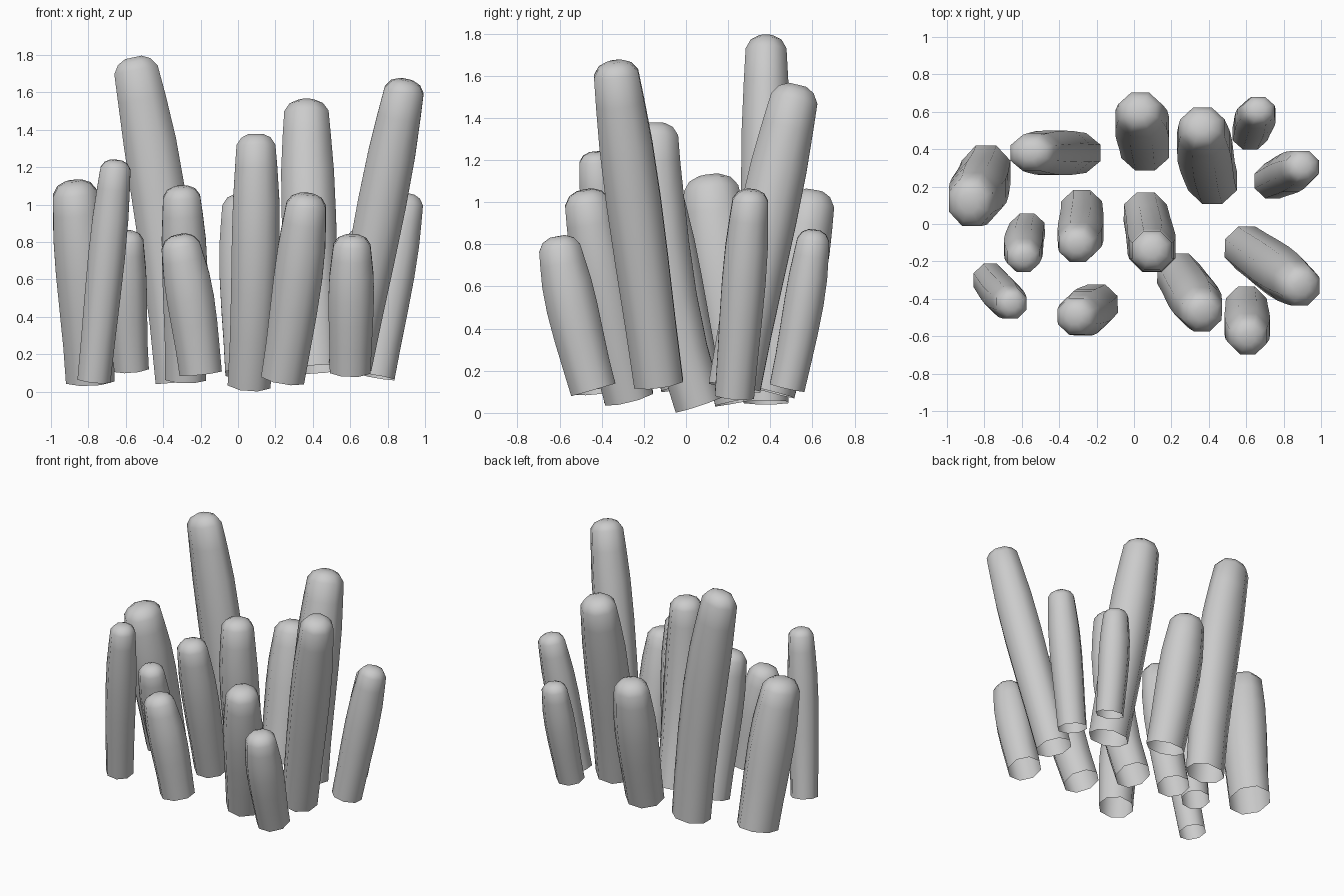
import bpy, bmesh, math
from mathutils import Vector

SIDES = 8
# (position along the stalk, radius factor): slightly swollen shaft, gentle taper, rounded tip
PROFILE = [(0, 0.97), (0.2, 1.0), (0.4, 1.05), (0.6, 1.08), (0.78, 1.05), (0.92, 0.96)]
TIP = [(0.5, 0.88), (0.18, 0.66), (0.02, 0.33)]   # (distance below end / radius, factor)


def stalk(name, base, top, radius, bend=(0, 0), squash=1.0):
    """Open-bottomed tapered stalk along a slightly bent path."""
    a, c = Vector(base), Vector(top)
    b = (a + c) / 2 + 2 * Vector((bend[0], bend[1], 0))
    length = (c - a).length
    rows = [(t * (1 - 0.7 * radius / length), f) for t, f in PROFILE]
    rows += [(1 - d * radius / length, f) for d, f in TIP]
    bm = bmesh.new()
    rings = []
    for t, f in rows:
        p = a * (1 - t) ** 2 + b * 2 * t * (1 - t) + c * t * t
        d = ((b - a) * (1 - t) + (c - b) * t).normalized()
        u = Vector((0, 1, 0)).cross(d).normalized()
        v = d.cross(u)
        ring = []
        for i in range(SIDES):
            w = 2 * math.pi * (i + 0.5) / SIDES
            off = u * math.cos(w) + v * math.sin(w) * squash
            ring.append(bm.verts.new(p + off * radius * f * 1.04))
        rings.append(ring)
    for lo, hi in zip(rings, rings[1:]):
        for i in range(SIDES):
            j = (i + 1) % SIDES
            bm.faces.new((lo[i], lo[j], hi[j], hi[i]))
    bm.faces.new(rings[-1])
    me = bpy.data.meshes.new(name)
    bm.to_mesh(me)
    bm.free()
    ob = bpy.data.objects.new(name, me)
    bpy.context.collection.objects.link(ob)
    for o in bpy.context.selected_objects:
        o.select_set(False)
    ob.select_set(True)
    bpy.context.view_layer.objects.active = ob
    bpy.ops.object.shade_smooth_by_angle(angle=math.radians(80))


# base centre, tip centre, radius, sideways bow at the middle, depth/width ratio
STALKS = [
    ((-0.79, 0.28, 0.06), (-0.88, 0.11, 1.13), 0.14, (0.01, -0.01), 1.1),
    ((-0.31, 0.38, 0.05), (-0.56, 0.38, 1.79), 0.14, (0.03, 0), 0.82),
    ((0.06, 0.40, 0.10), (0.03, 0.61, 1.06), 0.137, (0, 0.01), 0.92),
    ((0.42, 0.23, 0.12), (0.365, 0.53, 1.56), 0.14, (-0.01, -0.01), 0.95),
    ((0.62, 0.48, 0.12), (0.67, 0.61, 0.87), 0.1, (0, 0.01), 0.9),
    ((0.74, 0.23, 0.08), (0.91, 0.31, 1.06), 0.105, (0, 0), 0.95),
    ((-0.57, -0.03, 0.12), (-0.59, -0.19, 0.86), 0.10, (-0.01, 0), 0.95),
    ((-0.77, -0.30, 0.06), (-0.65, -0.43, 1.24), 0.095, (0, -0.01), 1),
    ((-0.28, 0.08, 0.07), (-0.305, -0.12, 1.10), 0.117, (0.01, -0.01), 0.95),
    ((0.06, 0.06, 0.04), (0.095, -0.14, 1.38), 0.123, (0.015, -0.06), 1),
    ((0.24, -0.27, 0.07), (0.37, -0.48, 1.06), 0.125, (0.01, -0.01), 1),
    ((0.60, -0.13, 0.14), (0.90, -0.34, 1.67), 0.125, (0.0, 0), 1),
    ((0.60, -0.44, 0.11), (0.61, -0.61, 0.84), 0.117, (0, -0.01), 1),
    ((-0.20, -0.43, 0.10), (-0.32, -0.50, 0.84), 0.122, (0.01, 0), 0.95),
]
for n, (base, top, r, bend, squash) in enumerate(STALKS):
    stalk("stalk_%02d" % (n + 1), base, top, r, bend, squash)
